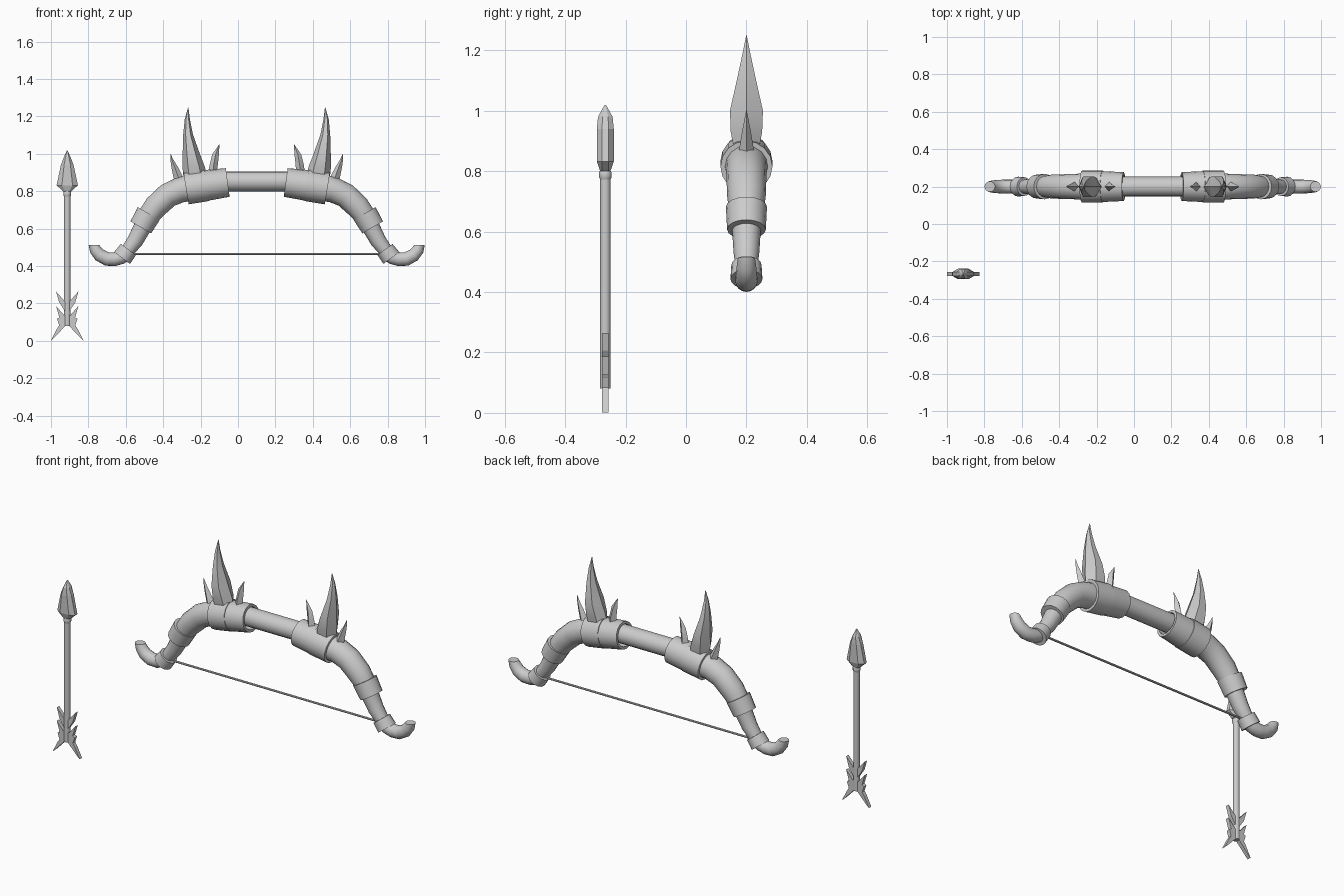
import bpy, bmesh
from math import cos, sin, pi
from mathutils import Vector

if "Cube" in bpy.data.objects:
    bpy.data.objects.remove(bpy.data.objects["Cube"])

BOW = (0.1, 0.2, 0)
ARROW = (-0.913, -0.267, 0)


def finish(name, bm, loc, mirror=False, angle=0.65):
    bmesh.ops.recalc_face_normals(bm, faces=bm.faces)
    for f in bm.faces:
        f.smooth = angle > 0
    for e in bm.edges:
        e.smooth = e.is_manifold and e.calc_face_angle(0) < angle
    me = bpy.data.meshes.new(name)
    bm.to_mesh(me)
    bm.free()
    ob = bpy.data.objects.new(name, me)
    ob.location = loc
    bpy.context.collection.objects.link(ob)
    if mirror:
        m = ob.modifiers.new("mirror", 'MIRROR')
        m.use_mirror_merge = False
    return ob


def skin(bm, rings, closed=False):
    """Bridge rings of points; cap the ends unless closed."""
    rv = [[bm.verts.new(p) for p in r] for r in rings]
    n = len(rv[0])
    pairs = list(zip(rv, rv[1:])) + ([(rv[-1], rv[0])] if closed else [])
    for a, b in pairs:
        for i in range(n):
            j = (i + 1) % n
            bm.faces.new((a[i], a[j], b[j], b[i]))
    if not closed:
        bm.faces.new(rv[0])
        bm.faces.new(rv[-1])


def circle(x, z, r, d, n):
    u = Vector((-d.z, 0, d.x))
    return [Vector((x, 0, z)) + u * r * cos(2 * pi * i / n)
            + Vector((0, r * sin(2 * pi * i / n), 0)) for i in range(n)]


def tube(name, path, loc=BOW, mirror=True, n=16, end_dir=None):
    """Round tube in the xz plane through (x, z, radius) points."""
    bm = bmesh.new()
    rings = []
    for i, (x, z, r) in enumerate(path):
        a, b = path[max(i - 1, 0)], path[min(i + 1, len(path) - 1)]
        d = Vector((b[0] - a[0], 0, b[1] - a[1])).normalized()
        if end_dir and i == len(path) - 1:
            d = Vector(end_dir)
        rings.append(circle(x, z, r, d, n))
    skin(bm, rings)
    return finish(name, bm, loc, mirror)


def collar(name, a, b, ra, rb, inner, n=16):
    """Hollow ring from point a to point b."""
    bm = bmesh.new()
    d = Vector((b[0] - a[0], 0, b[1] - a[1])).normalized()
    skin(bm, [circle(*a, ra, d, n), circle(*b, rb, d, n),
              circle(*b, inner, d, n), circle(*a, inner, d, n)], closed=True)
    return finish(name, bm, BOW, True)


def spike(name, levels, n):
    """Curved horn from (x, z, half x, half y) levels."""
    bm = bmesh.new()
    skin(bm, [[(x + hx * cos(2 * pi * i / n), hy * sin(2 * pi * i / n), z)
               for i in range(n)] for x, z, hx, hy in levels])
    return finish(name, bm, BOW, True, 0.75)


def fin(name, pts, t):
    """Flat feather of half thickness t, mirrored across the shaft."""
    bm = bmesh.new()
    skin(bm, [[(x, s * t, z) for x, z in pts] for s in (-1, 1)])
    return finish(name, bm, ARROW, True, 0)


# bow grip and string
tube("grip", [(-0.2, 0.853, 0.053), (0.2, 0.853, 0.053)], mirror=False)
tube("bow_string", [(-0.69, 0.465, 0.006), (0.69, 0.465, 0.006)], mirror=False, n=8)

# limbs with their collars and bands
collar("inner_collar", (0.155, 0.847), (0.28, 0.83), 0.077, 0.083, 0.062)
collar("outer_collar", (0.268, 0.833), (0.378, 0.815), 0.086, 0.086, 0.05)
tube("limb", [(0.26, 0.834, 0.07), (0.36, 0.818, 0.072), (0.41, 0.807, 0.068),
              (0.475, 0.778, 0.066), (0.54, 0.718, 0.064), (0.588, 0.655, 0.056),
              (0.615, 0.60, 0.047), (0.65, 0.535, 0.043), (0.695, 0.475, 0.036)])
collar("limb_band", (0.577, 0.681), (0.62, 0.607), 0.068, 0.064, 0.03)
collar("tip_band", (0.686, 0.489), (0.72, 0.443), 0.05, 0.053, 0.025)
tube("limb_tip", [(0.69, 0.466, 0.034), (0.725, 0.446, 0.036), (0.76, 0.437, 0.037),
                  (0.80, 0.438, 0.037), (0.84, 0.459, 0.035), (0.862, 0.487, 0.032),
                  (0.871, 0.514, 0.028)], end_dir=(0, 0, 1))

# horns on top of the limbs
spike("big_horn", [(0.326, 0.86, 0.064, 0.045), (0.337, 0.93, 0.06, 0.06),
                   (0.35, 1.0, 0.046, 0.063), (0.367, 1.104, 0.026, 0.036),
                   (0.371, 1.185, 0.014, 0.016), (0.366, 1.249, 0.001, 0.001)], 6)
spike("inner_spike", [(0.237, 0.88, 0.024, 0.028), (0.23, 0.94, 0.022, 0.022),
                      (0.22, 0.997, 0.018, 0.013), (0.2, 1.05, 0.001, 0.001)], 4)
spike("outer_spike", [(0.41, 0.85, 0.03, 0.028), (0.438, 0.928, 0.018, 0.015),
                      (0.454, 0.97, 0.008, 0.007), (0.461, 1.0, 0.001, 0.001)], 4)

# arrow shaft and neck
tube("arrow_shaft", [(0, 0.08, 0.0175), (0, 0.8, 0.0175)], ARROW, False, 12)
tube("arrow_neck", [(0, 0.77, 0.016), (0, 0.78, 0.021), (0, 0.795, 0.021),
                    (0, 0.805, 0.016), (0, 0.83, 0.016)], ARROW, False, 12)

# arrow head with flat edges
bm = bmesh.new()
rings = []
for z, hx, e, hy in [(0.80, 0.022, 0.01, 0.017), (0.832, 0.057, 0.011, 0.028),
                     (0.94, 0.034, 0.011, 0.028), (0.98, 0.019, 0.009, 0.024),
                     (1.018, 0.002, 0.002, 0.003)]:
    k = hx * 0.5
    rings.append([(hx, -e, z), (hx, e, z), (k, hy, z), (-k, hy, z),
                  (-hx, e, z), (-hx, -e, z), (-k, -hy, z), (k, -hy, z)])
skin(bm, rings)
finish("arrow_head", bm, ARROW, angle=0)

# upswept barbs and the swept tail fins
for i in range(3):
    z = 0.109 + i * 0.078
    fin(f"fletching_barb_{i + 1}", [(0.01, z - 0.109), (0.043, z - 0.059),
                                    (0.06, z), (0.012, z - 0.055)] if i else
        [(0.01, z - 0.02), (0.04, z - 0.035), (0.055, z + 0.01), (0.012, z + 0.03)], 0.011)
fin("tail_fin", [(0.01, 0.135), (0.055, 0.065), (0.087, 0.002), (0.072, 0.015),
                 (0.01, 0.08)], 0.011)
